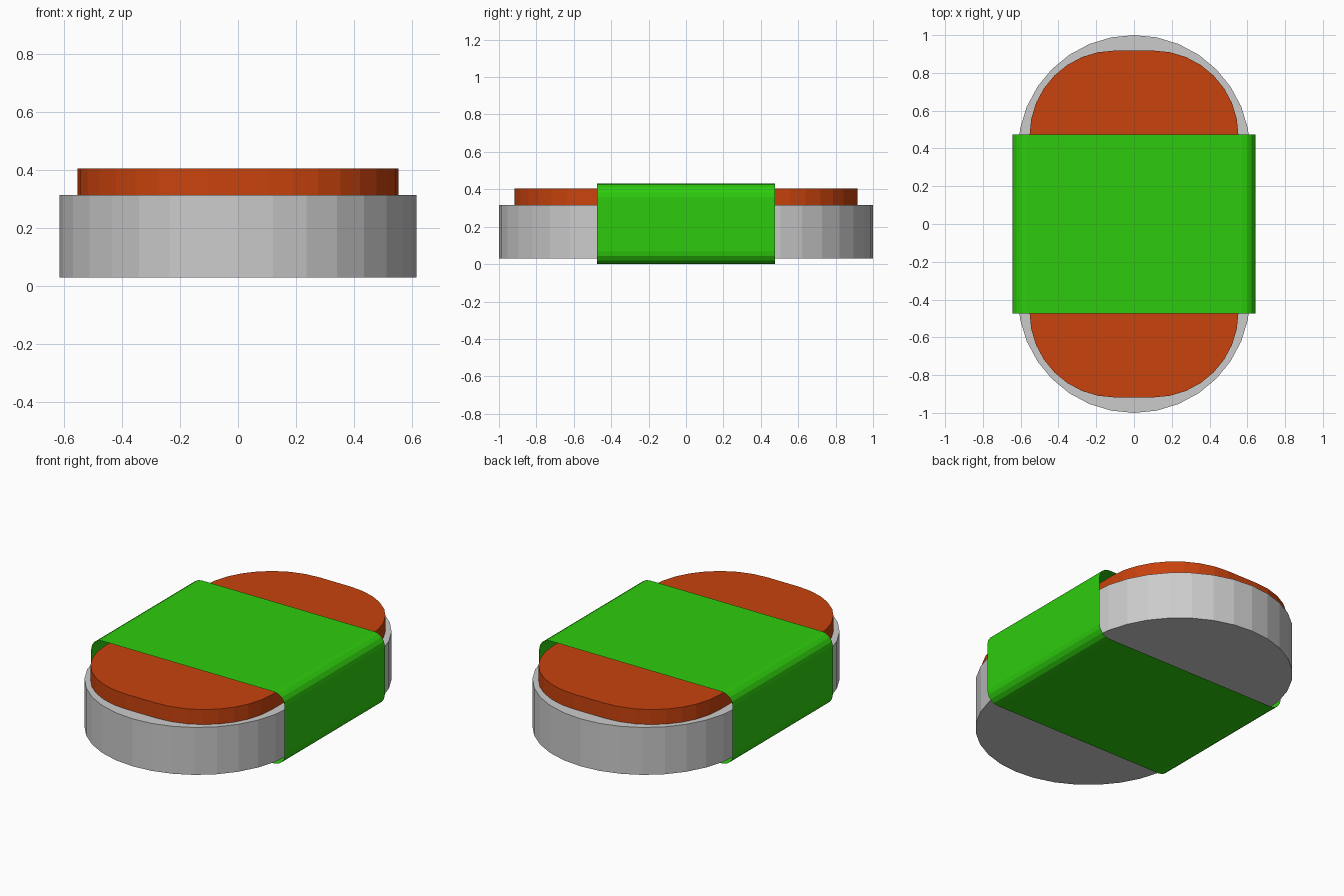
import bpy, bmesh
from math import sin, cos, pi

if "Cube" in bpy.data.objects:
    bpy.data.objects.remove(bpy.data.objects["Cube"])


def rounded_rect(hw, hh, r, steps):
    """Counter-clockwise outline of a rounded rectangle with half sizes hw, hh."""
    pts = []
    for i, (sx, sy) in enumerate([(1, 1), (-1, 1), (-1, -1), (1, -1)]):
        for k in range(steps + 1):
            a = (i + k / steps) * pi / 2
            pts.append((sx * (hw - r) + r * cos(a), sy * (hh - r) + r * sin(a)))
    return pts


def extruded(name, outline, place, lo, hi, color=None, capped=True):
    """Sweep an outline from lo to hi; place(u, v, t) gives the 3D position."""
    bm = bmesh.new()
    a = [bm.verts.new(place(u, v, lo)) for u, v in outline]
    b = [bm.verts.new(place(u, v, hi)) for u, v in outline]
    n = len(outline)
    for i in range(n):
        j = (i + 1) % n
        bm.faces.new((a[i], a[j], b[j], b[i]))
    if capped:
        bm.faces.new(a[::-1])
        bm.faces.new(b)
    bmesh.ops.remove_doubles(bm, verts=bm.verts, dist=1e-5)
    me = bpy.data.meshes.new(name)
    if not capped:
        # outline in x/z swept along y winds inward, so turn it round
        bmesh.ops.reverse_faces(bm, faces=bm.faces)
    bm.to_mesh(me)
    bm.free()
    ob = bpy.data.objects.new(name, me)
    bpy.context.collection.objects.link(ob)
    if color:
        mat = bpy.data.materials.new(name + "_color")
        mat.diffuse_color = color
        mat.use_nodes = True
        mat.node_tree.nodes["Principled BSDF"].inputs["Base Color"].default_value = mat.diffuse_color
        me.materials.append(mat)
    return ob


def upright(u, v, t):
    return (u, v, t)


def along_y(u, v, t):
    return (u, t, v + 0.215)


# Grey capsule-shaped tray
extruded("tray", rounded_rect(0.615, 1.0, 0.615, 8), upright, 0.03, 0.315)

# Orange filling raised above the tray
extruded("filling", rounded_rect(0.553, 0.918, 0.45, 8), upright, 0.315, 0.405,
         (0.58, 0.055, 0.004, 1))

# Green paper-thin sleeve, open at both ends
extruded("sleeve", rounded_rect(0.643, 0.215, 0.07, 4), along_y, -0.475, 0.475,
         (0.027, 0.6, 0.004, 1), capped=False)
